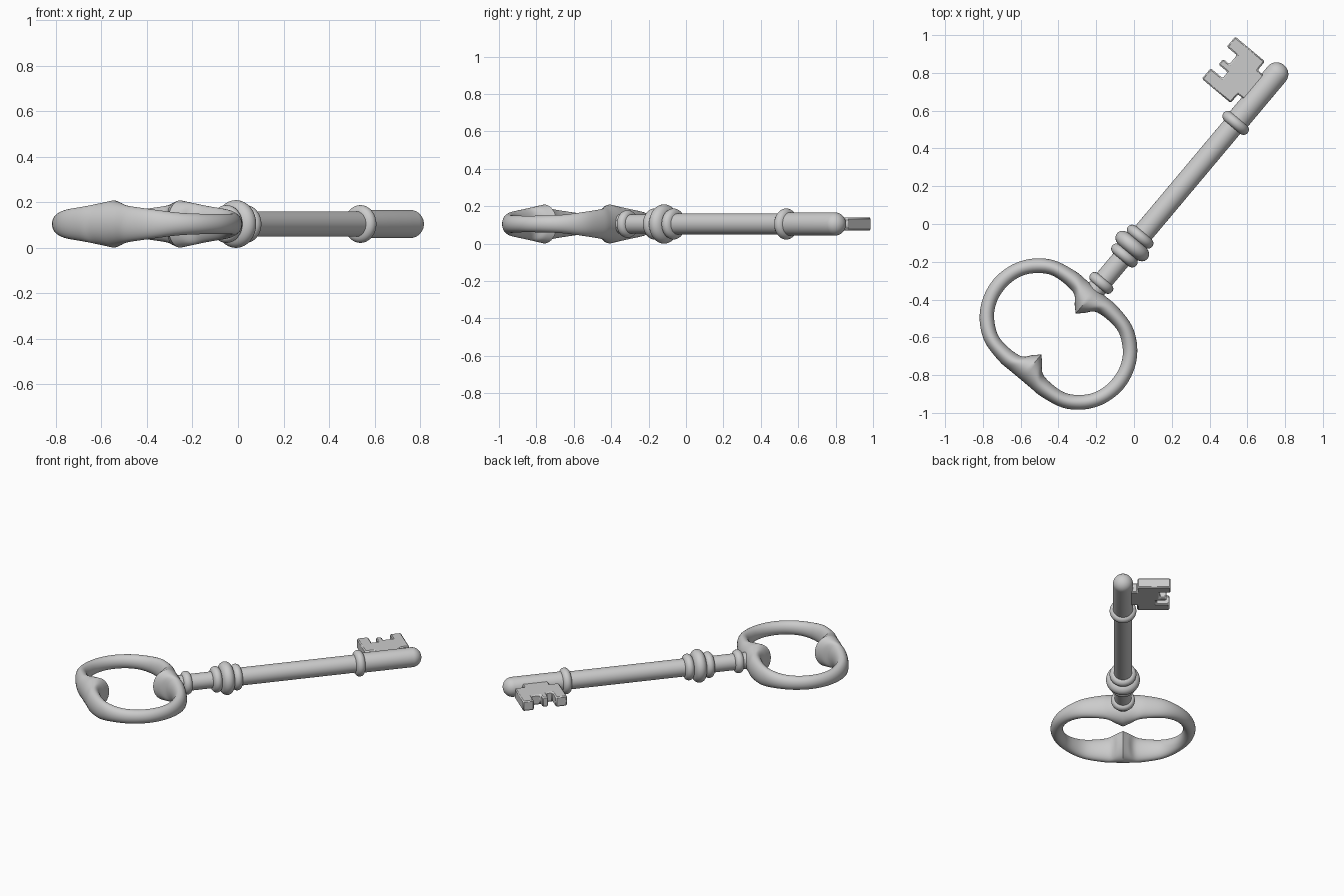
import bpy, bmesh
from math import sin, cos, pi, radians
from mathutils import Matrix, Vector

if "Cube" in bpy.data.objects:
    bpy.data.objects.remove(bpy.data.objects["Cube"])

# Key frame: local +x runs along the shaft, local +y toward the bit
FRAME = Matrix.Translation((0.052, -0.044, 0.105)) @ Matrix.Rotation(radians(50), 4, 'Z')


def finish(name, bm, angle=35):
    bmesh.ops.recalc_face_normals(bm, faces=bm.faces)
    me = bpy.data.meshes.new(name)
    bm.to_mesh(me)
    bm.free()
    ob = bpy.data.objects.new(name, me)
    bpy.context.collection.objects.link(ob)
    ob.matrix_world = FRAME
    bpy.ops.object.select_all(action='DESELECT')
    ob.select_set(True)
    bpy.context.view_layer.objects.active = ob
    bpy.ops.object.shade_smooth_by_angle(angle=radians(angle))
    return ob


def skin(bm, rings, closed):
    """Join rings of vertices with quads; cap the ends if open."""
    rings = [[bm.verts.new(p) for p in r] for r in rings]
    n = len(rings[0])
    pairs = list(zip(rings, rings[1:] + rings[:1]))
    for a, b in pairs if closed else pairs[:-1]:
        for k in range(n):
            bm.faces.new((a[k], a[(k + 1) % n], b[(k + 1) % n], b[k]))
    if not closed:
        bm.faces.new(rings[0])
        bm.faces.new(rings[-1])


def lathe(name, profile, seg=48):
    bm = bmesh.new()
    skin(bm, [[(x, r * cos(2 * pi * k / seg), r * sin(2 * pi * k / seg))
               for k in range(seg)] for x, r in profile], False)
    return finish(name, bm)


def bead(name, x, radius, half, core=0.04):
    """Turned ring with a rounded rim."""
    arc = [pi * k / 16 for k in range(17)]
    return lathe(name, [(x - half * cos(a), core + (radius - core) * sin(a) ** 0.75)
                        for a in arc])


# Shaft with thinner neck, thicker end and rounded tip
tip = [(1.095 + 0.06 * sin(a), max(0.062 * cos(a), 0.002))
       for a in [pi / 2 * k / 10 for k in range(11)]]
lathe("shaft", [(-0.44, 0.052), (-0.09, 0.052), (-0.089, 0.056), (0.755, 0.056),
                (0.756, 0.062)] + tip)

# Collars and turned beads
bead("bow_collar", -0.350, 0.074, 0.028)
bead("bead_inner", -0.160, 0.083, 0.030)
bead("bead_large", -0.095, 0.105, 0.042)
bead("bead_outer", -0.030, 0.083, 0.030)
bead("bit_collar", 0.756, 0.083, 0.030)

# Bow: quarter stations (outer y, outer x, inner y, inner x, half height)
QUARTER = [Vector(v) for v in (
    (0.000, 0.313, 0.000, 0.141, 0.104),
    (0.070, 0.313, 0.032, 0.172, 0.093),
    (0.145, 0.312, 0.085, 0.220, 0.080),
    (0.268, 0.284, 0.220, 0.218, 0.064),
    (0.362, 0.217, 0.310, 0.160, 0.050),
    (0.425, 0.120, 0.357, 0.087, 0.045),
    (0.449, 0.000, 0.372, 0.000, 0.044))]


def smooth_path(pts, steps=5):
    """Catmull-Rom through the stations."""
    last = pts[-2].copy()
    last[1], last[3] = -last[1], -last[3]
    p = [2 * pts[0] - pts[1]] + pts + [last]
    out = []
    for i in range(1, len(p) - 2):
        a, b, c, d = p[i - 1:i + 3]
        for k in range(steps):
            t = k / steps
            out.append(0.5 * (2 * b + (c - a) * t + (2 * a - 5 * b + 4 * c - d) * t * t
                              + (3 * b - a - 3 * c + d) * t ** 3))
    return out + [pts[-1]]


quarter = smooth_path(QUARTER)
loop = []
for sx, sy, rev in ((1, 1, False), (-1, 1, True), (-1, -1, False), (1, -1, True)):
    part = quarter[::-1] if rev else quarter
    loop += [(Vector((sx * q[1], sy * q[0], 0)), Vector((sx * q[3], sy * q[2], 0)), q[4])
             for q in part[:-1]]
rings = []
for outer, inner, h in loop:
    mid, half = (outer + inner) / 2 + Vector((-0.703, 0, 0)), (outer - inner) / 2
    rings.append([mid + half * cos(a) + Vector((0, 0, h * sin(a)))
                  for a in [2 * pi * k / 32 for k in range(32)]])
bm = bmesh.new()
skin(bm, rings, True)
finish("bow", bm)

# Bit: notched plate with bevelled edges
OUTLINE = [(0.88, 0), (1.045, 0), (1.045, 0.09), (1.105, 0.09), (1.105, 0.295),
           (1.035, 0.295), (1.035, 0.225), (0.973, 0.225), (0.973, 0.268),
           (0.935, 0.268), (0.935, 0.205), (0.893, 0.205), (0.893, 0.287),
           (0.82, 0.287), (0.82, 0.088), (0.88, 0.088)]
bm = bmesh.new()
skin(bm, [[(x, y, z) for x, y in OUTLINE] for z in (-0.034, 0.034)], False)
bit = finish("bit", bm, 20)
bev = bit.modifiers.new("edge_bevel", 'BEVEL')
bev.width = 0.007
bev.segments = 1
bev.limit_method = 'ANGLE'
